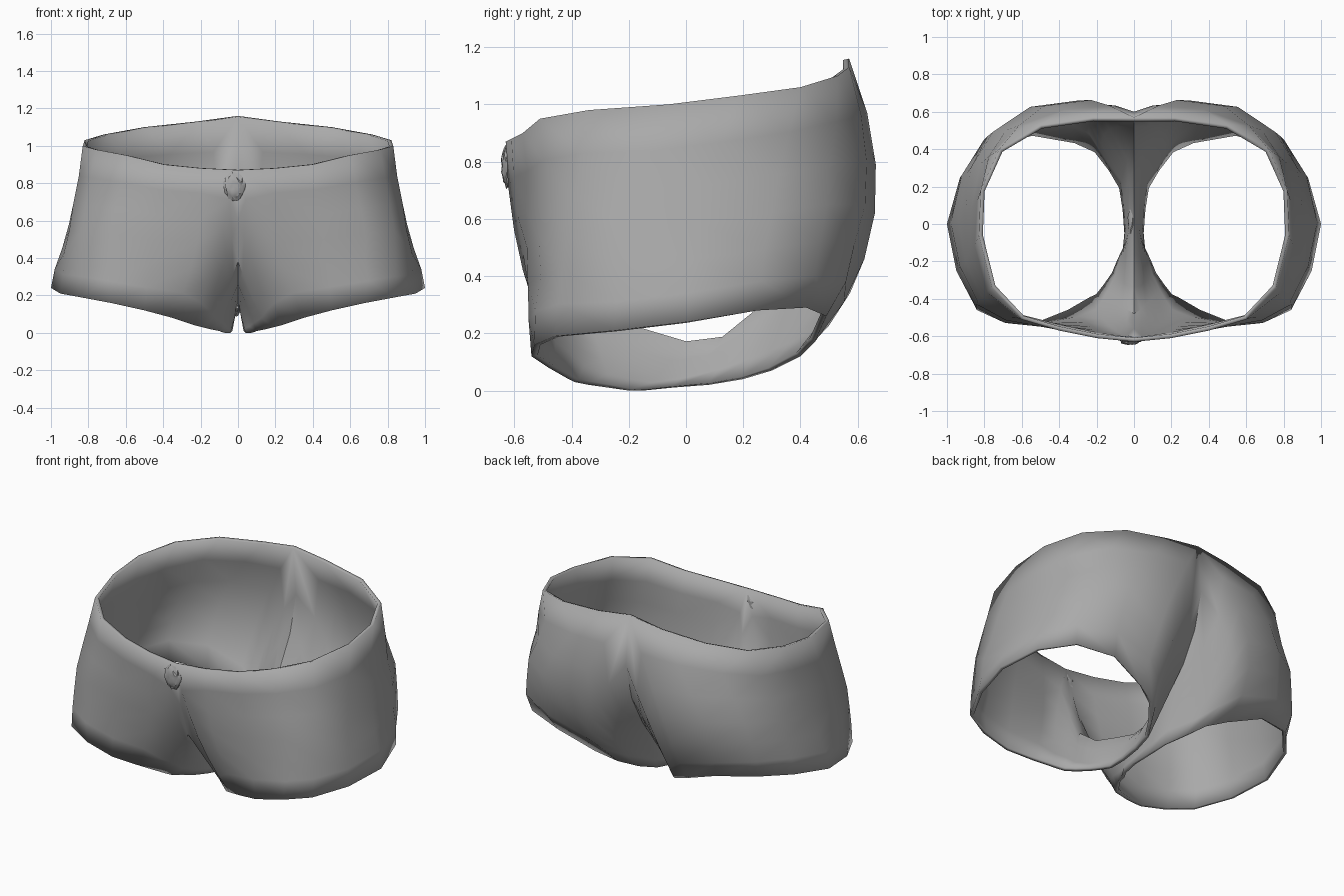
import bpy, bmesh, math, random
from mathutils import Vector

random.seed(4)
cube = bpy.data.objects.get("Cube")
if cube:
    bpy.data.objects.remove(cube)


def material(name, value):
    m = bpy.data.materials.new(name)
    m.use_nodes = True
    col = (value, value, value, 1)
    m.diffuse_color = col
    m.node_tree.nodes["Principled BSDF"].inputs["Base Color"].default_value = col
    return m


grey = material("grey cloth", 0.4)


def finish(bm, name, angle):
    mesh = bpy.data.meshes.new(name)
    bm.to_mesh(mesh)
    bm.free()
    mesh.materials.append(grey)
    ob = bpy.data.objects.new(name, mesh)
    bpy.context.collection.objects.link(ob)
    bpy.ops.object.select_all(action='DESELECT')
    ob.select_set(True)
    bpy.context.view_layer.objects.active = ob
    bpy.ops.object.shade_smooth_by_angle(angle=math.radians(angle))
    return ob


# Left half: waist edge, then centre seam running under the crotch to the front
waist = [(0, -.63, .87), (.2, -.61, .88), (.4, -.57, .9), (.6, -.51, .95),
         (.76, -.34, .98), (.83, -.06, 1), (.82, .18, 1.03), (.72, .4, 1.06),
         (.5, .53, 1.1), (.22, .57, 1.13), (0, .57, 1.16)]
seam = [(.6, .85), (.54, .62), (.44, .44), (.3, .3), (.14, .17), (0, .15),
        (-.17, .2), (-.35, .26), (-.5, .38), (-.58, .6)]
top = [Vector(p) for p in waist] + [Vector((0, y, z)) for y, z in seam]

# Panel middle and leg hem, in the same column order
middle = [(.12, -.57, .42), (.22, -.57, .48), (.45, -.55, .5), (.68, -.51, .53),
          (.83, -.41, .55), (.91, -.2, .55), (.91, .05, .58), (.87, .3, .62),
          (.75, .49, .65), (.55, .62, .65), (.3, .66, .62), (.22, .62, .46), (.15, .49, .34)]
hem = [(.23, -.41, .04), (.35, -.48, .08), (.5, -.54, .12), (.68, -.53, .16),
       (.84, -.46, .19), (.95, -.25, .21), (1, 0, .24), (.93, .25, .28),
       (.78, .42, .29), (.55, .49, .26), (.32, .45, .17), (.2, .4, .12),
       (.12, .3, .07), (.06, .2, .04), (.04, .08, .02), (.03, -.05, .01),
       (.04, -.15, 0), (.07, -.2, 0), (.1, -.27, .01), (.15, -.34, .02), (.19, -.39, .03)]
hem = [Vector(p) for p in hem]
mid = [Vector(p) for p in middle]
mid += [(a + b) / 2 for a, b in zip(top[len(mid):], hem[len(mid):])]

ROWS = 6
bm = bmesh.new()
grid = []
for r in range(ROWS + 1):
    s = r / ROWS
    wa, wm, wb = (1 - s) * (1 - 2 * s), 4 * s * (1 - s), s * (2 * s - 1)
    row = []
    for c, (a, m, b) in enumerate(zip(top, mid, hem)):
        p = a * wa + m * wm + b * wb
        # Soft creases on the outer cloth
        if 1 < c < 10 and 0 < r < ROWS:
            out = Vector((p.x, p.y, 0)).normalized()
            p += out * random.uniform(-.014, .012)
        p.x = max(p.x, 0)
        row.append(bm.verts.new(p))
    grid.append(row)
n = len(top)
for r in range(ROWS):
    for c in range(n):
        d = (c + 1) % n
        bm.faces.new((grid[r][c], grid[r + 1][c], grid[r + 1][d], grid[r][d]))

# Mirror to the right half and weld the centre seam
geom = bm.verts[:] + bm.faces[:]
copy = bmesh.ops.duplicate(bm, geom=geom)["geom"]
for v in (g for g in copy if isinstance(g, bmesh.types.BMVert)):
    v.co.x *= -1
bmesh.ops.reverse_faces(bm, faces=[g for g in copy if isinstance(g, bmesh.types.BMFace)])
bmesh.ops.remove_doubles(bm, verts=[v for v in bm.verts if abs(v.co.x) < .001], dist=.001)
shorts = finish(bm, "shorts", 50)
solid = shorts.modifiers.new("cloth thickness", 'SOLIDIFY')
solid.thickness = .022
solid.offset = -1

# Crumpled button on the front of the waist
bm = bmesh.new()
bmesh.ops.create_icosphere(bm, subdivisions=3, radius=1)
for v in bm.verts:
    k = random.uniform(.82, 1.05)
    v.co = Vector((v.co.x * .06 * k - .02, v.co.y * .025 * k - .622, v.co.z * .08 * k + .785))
finish(bm, "button", 30)

# Small gathered tuck where the legs meet
bm = bmesh.new()
bmesh.ops.create_icosphere(bm, subdivisions=2, radius=1)
for v in bm.verts:
    k = random.uniform(.7, 1.05)
    v.co = Vector((v.co.x * .025 * k - .01, v.co.y * .12 * k, v.co.z * .045 * k + .13))
finish(bm, "crotch_tuck", 30)
